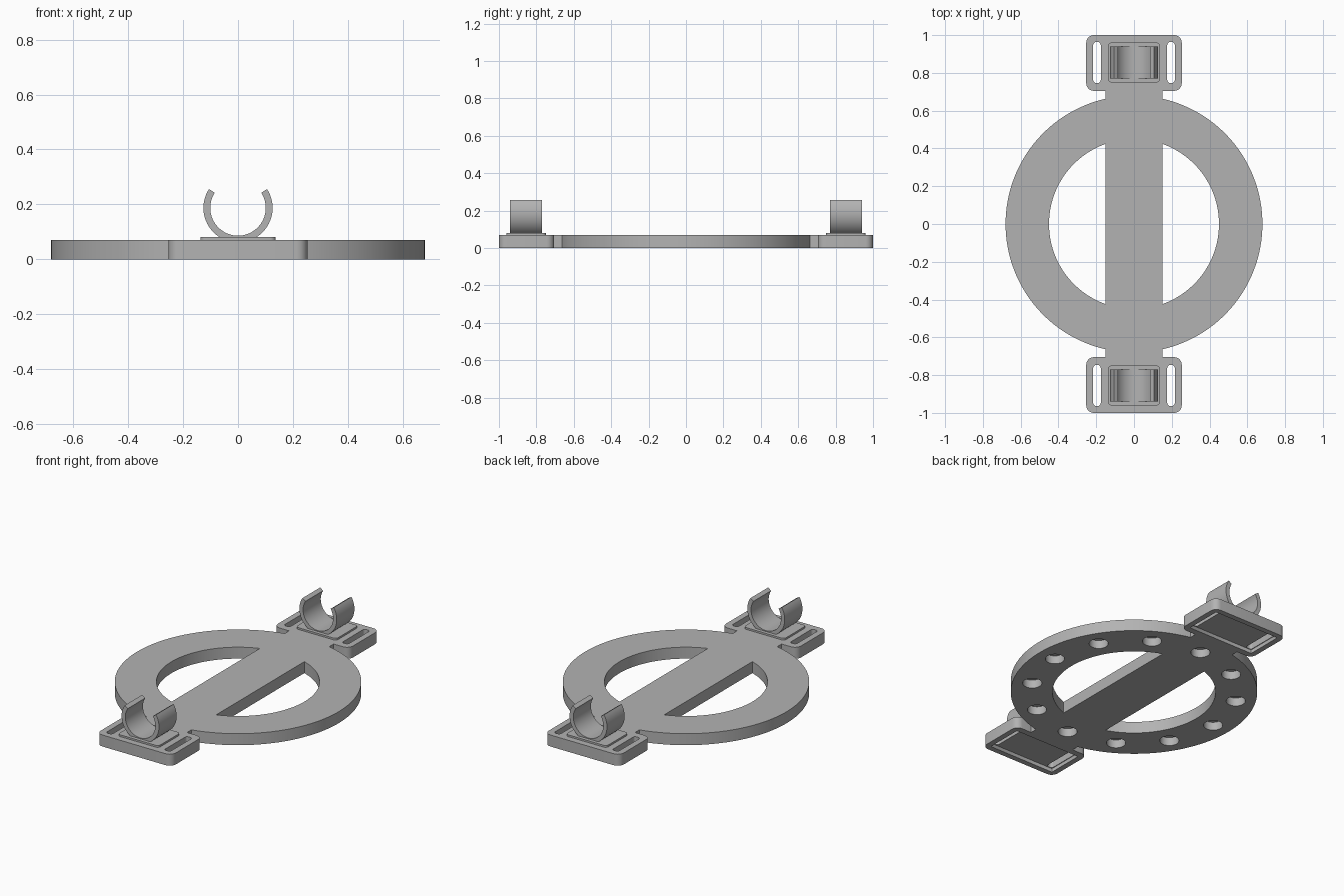
import bpy, bmesh
from math import sin, cos, pi, asin, acos, radians
from mathutils import Matrix

if "Cube" in bpy.data.objects:
    bpy.data.objects.remove(bpy.data.objects["Cube"], do_unlink=True)

grey = bpy.data.materials.new("plain_grey")
grey.use_nodes = True
grey.diffuse_color = (0.45, 0.45, 0.45, 1)
grey.node_tree.nodes["Principled BSDF"].inputs["Base Color"].default_value = (0.45, 0.45, 0.45, 1)

OUTER, INNER, THICK, BAR = 0.68, 0.45, 0.07, 0.15


def arc(cx, cy, r, a0, a1, n):
    return [(cx + r * cos(a0 + (a1 - a0) * i / n), cy + r * sin(a0 + (a1 - a0) * i / n))
            for i in range(n + 1)]


def rounded_rect(x0, x1, y0, y1, r, n=6):
    corners = [(x1 - r, y0 + r, -pi / 2), (x1 - r, y1 - r, 0),
               (x0 + r, y1 - r, pi / 2), (x0 + r, y0 + r, pi)]
    return [p for cx, cy, a in corners for p in arc(cx, cy, r, a, a + pi / 2, n)]


def prism(name, outline, z0, z1):
    """Extrude a flat outline upwards from z0 to z1."""
    bm = bmesh.new()
    face = bm.faces.new([bm.verts.new((x, y, z0)) for x, y in outline])
    new = bmesh.ops.extrude_face_region(bm, geom=[face])["geom"]
    verts = [g for g in new if isinstance(g, bmesh.types.BMVert)]
    bmesh.ops.translate(bm, verts=verts, vec=(0, 0, z1 - z0))
    bmesh.ops.recalc_face_normals(bm, faces=bm.faces[:])
    mesh = bpy.data.meshes.new(name)
    bm.to_mesh(mesh)
    bm.free()
    obj = bpy.data.objects.new(name, mesh)
    bpy.context.collection.objects.link(obj)
    mesh.materials.append(grey)
    return obj


def select(obj):
    bpy.ops.object.select_all(action='DESELECT')
    obj.select_set(True)
    bpy.context.view_layer.objects.active = obj


def smooth(obj):
    select(obj)
    bpy.ops.object.shade_smooth_by_angle(angle=radians(30))


def cut(obj, cutter):
    select(obj)
    mod = obj.modifiers.new("cut", 'BOOLEAN')
    mod.operation, mod.solver, mod.object = 'DIFFERENCE', 'EXACT', cutter
    bpy.ops.object.modifier_apply(modifier=mod.name)
    bpy.data.objects.remove(cutter, do_unlink=True)


# Body outline: right arc, neck and end plate, then the same turned half way
a = acos(BAR / OUTER)
half = arc(0, 0, OUTER, -a, a, 64)
plate = rounded_rect(-0.253, 0.253, 0.705, 1.0, 0.04)
half += [(BAR, 0.705)] + plate + [(-BAR, 0.705)]
body = prism("base_frame", half + [(-x, -y) for x, y in half], 0, THICK)

# Windows either side of the centre bar
b = acos(BAR / INNER)
window = arc(0, 0, INNER, -b, b, 48)
for s in (1, -1):
    cut(body, prism("window_cutter", [(s * x, s * y) for x, y in window], -0.1, 0.2))

# Pocket under each end plate, with strap slots through to the top
pocket = rounded_rect(-0.22, 0.22, 0.743, 0.967, 0.005, 2)
slot = rounded_rect(0.176, 0.216, 0.747, 0.963, 0.015, 5)
for s in (1, -1):
    cut(body, prism("pocket_cutter", [(s * x, s * y) for x, y in pocket], -0.1, 0.022))
    for side in (1, -1):
        cut(body, prism("slot_cutter", [(side * x, s * y) for x, y in slot], 0.01, 0.2))

# Blind round holes around the underside of the ring
for i in range(12):
    t = i * pi / 6
    hole = arc(0.57 * cos(t), 0.57 * sin(t), 0.053, 0, 2 * pi * 31 / 32, 31)
    cut(body, prism("hole_cutter", hole, -0.1, 0.05))
smooth(body)

# Raised pad and open spring clip on each end
start, end = radians(180 - 33), radians(360 + 33)
clip_outline = arc(0, 0.187, 0.126, start, end, 48) + arc(0, 0.187, 0.101, end, start, 48)
for s, label in ((-1, "front"), (1, "back")):
    yc = s * 0.855
    pad = prism(label + "_pad", rounded_rect(-0.137, 0.137, yc - 0.106, yc + 0.106, 0.02),
                THICK - 0.005, 0.081)
    smooth(pad)
    clip = prism(label + "_clip", clip_outline, -0.085, 0.085)
    clip.data.transform(Matrix.Translation((0, yc, 0)) @ Matrix.Rotation(pi / 2, 4, 'X'))
    smooth(clip)
    # Flat foot blending the clip into the pad
    foot = prism(label + "_clip_foot", [(-0.068, 0.078), (0.068, 0.078), (0.055, 0.086), (-0.055, 0.086)],
                 -0.085, 0.085)
    foot.data.transform(Matrix.Translation((0, yc, 0)) @ Matrix.Rotation(pi / 2, 4, 'X'))
